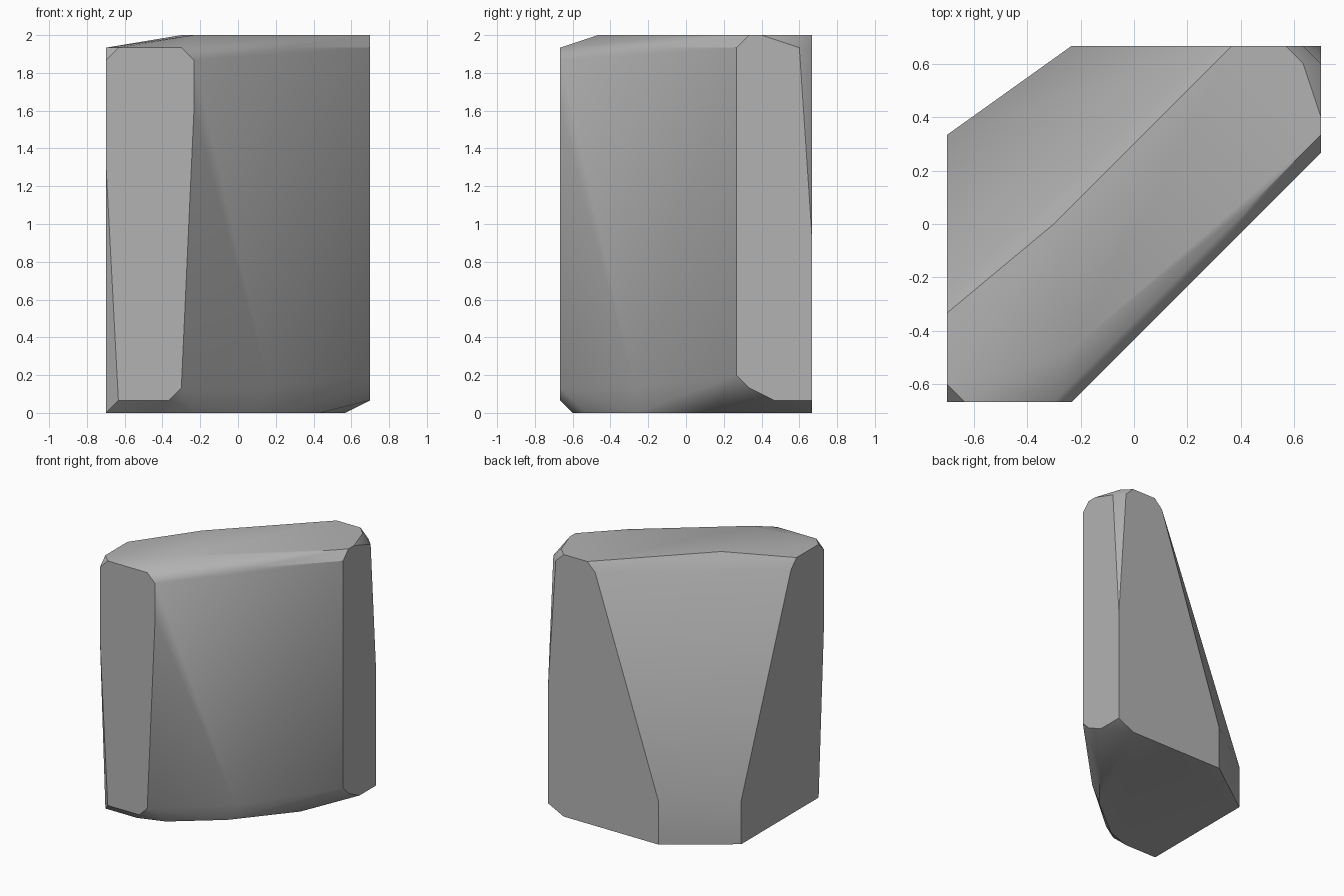
import bpy
import bmesh
import math
from mathutils import Vector

default_cube = bpy.data.objects.get("Cube")
if default_cube:
    bpy.data.objects.remove(default_cube, do_unlink=True)

STEP = 1 / 15                      # lattice spacing of the block
WIDTH, DEPTH, HEIGHT = 21, 20, 30  # overall size in lattice steps


def make_material(name, colour):
    material = bpy.data.materials.new(name)
    material.use_nodes = True
    material.diffuse_color = colour
    material.node_tree.nodes["Principled BSDF"].inputs["Base Color"].default_value = colour
    return material


def outline(axis, level, pairs):
    """Place a flat outline on the lattice plane where the given axis equals level."""
    points = []
    for pair in pairs:
        point = list(pair)
        point.insert(axis, level)
        points.append(Vector(point))
    return points


def hull_object(name, points, material):
    """Wrap the outlines in a convex solid, centred and standing on the ground."""
    centre = Vector((WIDTH / 2, DEPTH / 2, 0))
    bm = bmesh.new()
    for point in points:
        bm.verts.new((point - centre) * STEP)
    result = bmesh.ops.convex_hull(bm, input=bm.verts[:])
    unused = {g for g in result["geom_interior"] + result["geom_unused"]
              if isinstance(g, bmesh.types.BMVert)}
    bmesh.ops.delete(bm, geom=list(unused), context="VERTS")
    bmesh.ops.dissolve_limit(bm, angle_limit=math.radians(0.5),
                             verts=bm.verts[:], edges=bm.edges[:])
    bmesh.ops.recalc_face_normals(bm, faces=bm.faces[:])
    mesh = bpy.data.meshes.new(name)
    bm.to_mesh(mesh)
    bm.free()
    mesh.materials.append(material)
    obj = bpy.data.objects.new(name, mesh)
    bpy.context.collection.objects.link(obj)
    return obj


# Narrow front end, with clipped corners (x, z)
front_end = outline(1, 0, [(0, 28), (1, 29), (6, 29), (7, 28), (7, 24),
                           (6, 2), (5, 1), (1, 1), (0, 20)])
# Back end, widening towards the base (x, z)
back_end = outline(1, DEPTH, [(7, 0), (7, 5), (15, 29), (16, 30),
                              (19, 30), (20, 29), (19, 0)])
# Narrow +x end, with clipped corners (y, z)
plus_x_end = outline(0, WIDTH, [(14, 29), (15, 30), (16, 30), (19, 29), (20, 14),
                                (20, 1), (17, 1), (15, 2), (14, 3)])
# -x end, widening towards the base (y, z)
minus_x_end = outline(0, 0, [(15, 0), (15, 5), (6, 28), (5, 29), (1, 29), (1, 0)])
# Top and bottom rims (x, y)
top_rim = outline(2, HEIGHT, [(7, 3), (17, 11), (20, 19), (6, 10)])
bottom_rim = outline(2, 0, [(4, 1), (7, 2), (12, 6), (17, 12)])
# Soft rounding along the long diagonal front face
diagonal_face = [Vector((14, 7, 29)), Vector((13, 6, 2))]

stone = make_material("stone grey", (0.45, 0.45, 0.45, 1))
block = hull_object("stone_block",
                    front_end + back_end + plus_x_end + minus_x_end
                    + top_rim + bottom_rim + diagonal_face, stone)

# Smooth the shallow bevels and keep the main edges crisp
bpy.ops.object.select_all(action="DESELECT")
block.select_set(True)
bpy.context.view_layer.objects.active = block
bpy.ops.object.shade_smooth_by_angle(angle=math.radians(35))
